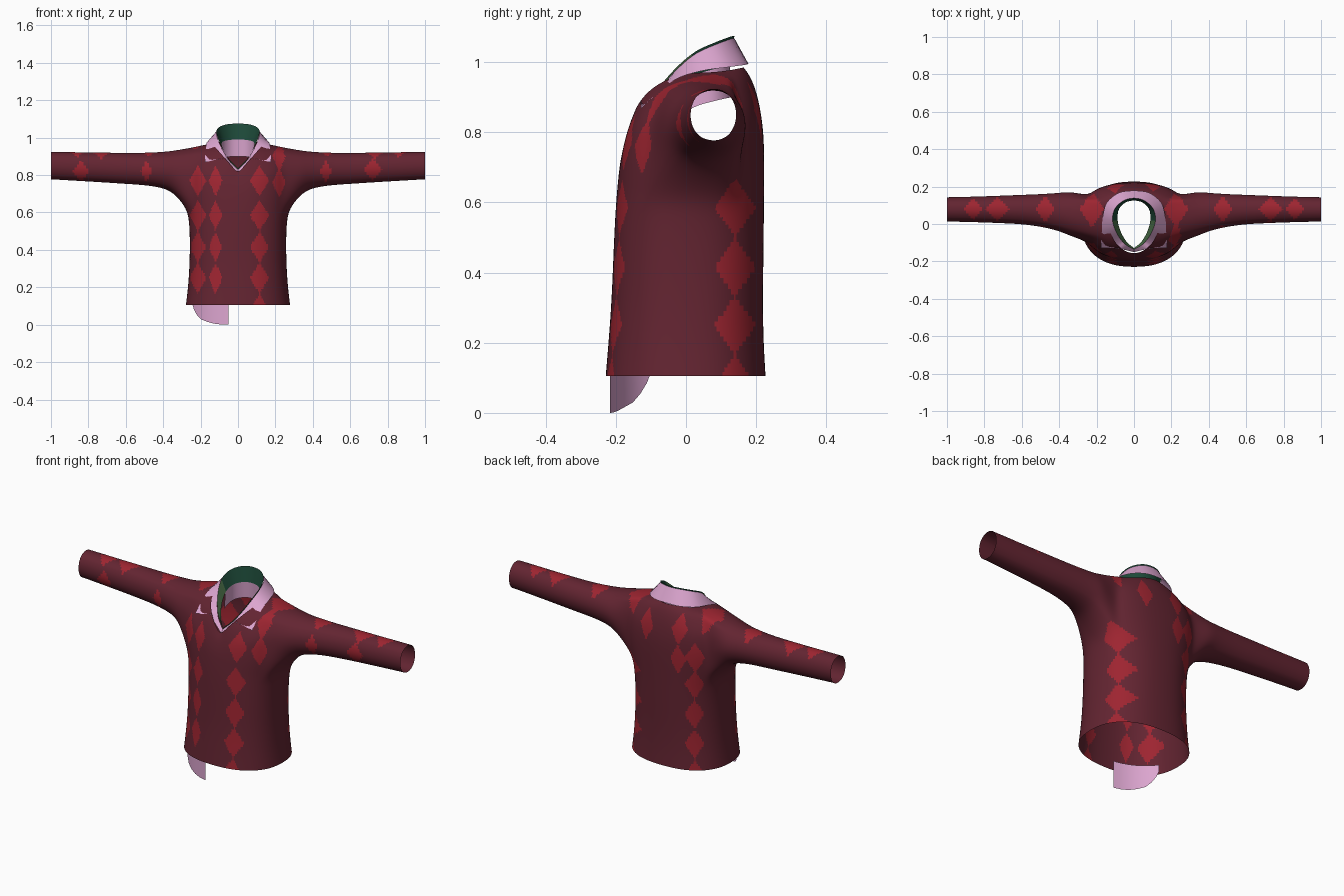
import bpy, bmesh, math
from mathutils import Vector

if "Cube" in bpy.data.objects:
    bpy.data.objects.remove(bpy.data.objects["Cube"])


def material(name, rgb):
    m = bpy.data.materials.new(name)
    m.diffuse_color = (*rgb, 1)
    m.use_nodes = True
    m.node_tree.nodes["Principled BSDF"].inputs["Base Color"].default_value = m.diffuse_color
    return m


MAROON = material("maroon_knit", (0.125, 0.018, 0.031))
RED = material("red_diamond", (0.34, 0.018, 0.03))
PINK = material("pink_shirt", (0.72, 0.38, 0.63))
GREEN = material("green_lining", (0.075, 0.17, 0.07))
DARK = material("dark_green_lining", (0.013, 0.07, 0.042))


def make_object(name, bm, mats):
    mesh = bpy.data.meshes.new(name)
    bmesh.ops.recalc_face_normals(bm, faces=bm.faces)
    bm.to_mesh(mesh)
    bm.free()
    for m in mats:
        mesh.materials.append(m)
    ob = bpy.data.objects.new(name, mesh)
    bpy.context.collection.objects.link(ob)
    bpy.ops.object.select_all(action='DESELECT')
    ob.select_set(True)
    bpy.context.view_layer.objects.active = ob
    return ob


# ---- sweater body: rings of (half width, centre y, front y, back y, side z, front z, back z)
RINGS = [
    (.280, .00, -.230, .228, .105, .105, .105),
    (.268, .00, -.222, .222, .20, .20, .20),
    (.260, .00, -.213, .220, .32, .32, .32),
    (.258, .00, -.208, .222, .45, .45, .45),
    (.262, .01, -.203, .223, .55, .56, .56),
    (.274, .03, -.198, .224, .62, .63, .66),
    (.290, .04, -.193, .224, .70, .68, .74),
    (.292, .05, -.188, .221, .78, .715, .81),
    (.285, .05, -.181, .212, .86, .745, .87),
    (.258, .05, -.174, .200, .92, .770, .92),
    (.210, .05, -.166, .184, .955, .790, .96),
    (.140, .04, -.157, .165, .97, .810, .985),
]
N = 32
bm = bmesh.new()
grid = []
for i, (rx, cy, yf, yb, zs, zf, zb) in enumerate(RINGS):
    p = 0.85 if i < 9 else 1.0
    row = []
    for j in range(N):
        a = 2 * math.pi * j / N
        c, s = math.cos(a), math.sin(a)
        x = rx * math.copysign(abs(c) ** p, c)
        r = abs(s) ** p
        if s < 0:
            y, z = cy + (yf - cy) * r, zs + (zf - zs) * (1 - abs(c))
        else:
            y, z = cy + (yb - cy) * r, zs + (zb - zs) * s * s
        row.append(bm.verts.new((x, y, z)))
    grid.append(row)

# leave an armhole on each side
LOW, HIGH, SPAN = 5, 10, 3
holes = {(i, (k + off) % N) for i in range(LOW, HIGH)
         for k in range(-SPAN, SPAN) for off in (0, N // 2)}
for i in range(len(RINGS) - 1):
    for j in range(N):
        if (i, j) not in holes:
            k = (j + 1) % N
            bm.faces.new((grid[i][j], grid[i][k], grid[i + 1][k], grid[i + 1][j]))

# ---- sleeves: (x, bottom z, top z, front y, back y), bridged to the armholes
SLEEVE = [(.34, .700, .932, -.068, .177), (.40, .730, .925, -.040, .169),
          (.50, .745, .920, -.016, .162), (.60, .751, .920, -.003, .158),
          (.70, .758, .921, .002, .154), (.80, .764, .922, .006, .150),
          (.90, .770, .924, .009, .147), (.985, .775, .925, .011, .145),
          (1.0, .775, .925, .011, .145)]
for side, off in ((1, 0), (-1, N // 2)):
    loop = [grid[LOW][(k + off) % N] for k in range(-SPAN, SPAN + 1)]
    loop += [grid[i][(SPAN + off) % N] for i in range(LOW + 1, HIGH + 1)]
    loop += [grid[HIGH][(k + off) % N] for k in range(SPAN - 1, -SPAN - 1, -1)]
    loop += [grid[i][(off - SPAN) % N] for i in range(HIGH - 1, LOW, -1)]
    ys, zs = [v.co.y for v in loop], [v.co.z for v in loop]
    y0, y1, z0, z1 = min(ys), max(ys), min(zs), max(zs)
    angles = [math.atan2((v.co.z - (z0 + z1) / 2) / (z1 - z0),
                         (v.co.y - (y0 + y1) / 2) / (y1 - y0)) for v in loop]
    for x, zb, zt, yf, yb in SLEEVE:
        ring = [bm.verts.new((side * x, (yf + yb) / 2 + (yb - yf) / 2 * math.cos(a),
                              (zb + zt) / 2 + (zt - zb) / 2 * math.sin(a))) for a in angles]
        for k in range(len(ring)):
            n = (k + 1) % len(ring)
            bm.faces.new((loop[k], loop[n], ring[n], ring[k]))
        loop = ring

sweater = make_object("sweater", bm, [MAROON, RED])
sub = sweater.modifiers.new("smooth_knit", 'SUBSURF')
sub.levels = sub.render_levels = 3
bpy.ops.object.modifier_apply(modifier=sub.name)
bpy.ops.object.shade_smooth()

# ---- diamond pattern: columns (facing angle, sideways position, half width, heights)
LOWER = (.08, .25, .415, .585)
COLUMNS = [(-90, .115, .052, LOWER + (.77,)), (-90, -.12, .036, LOWER[1:] + (.77,)),
           (-90, -.215, .045, LOWER[1:] + (.77,)), (0, .14, .06, LOWER),
           (135, 0, .05, LOWER + (.74,)), (90, .1, .045, (.72, .88)),
           (90, -.1, .045, (.86,)), (-90, .22, .035, (.76, .9)),
           (-90, .47, .032, (.82,)), (-90, .72, .05, (.83,)),
           (-90, -.49, .03, (.82,)), (-90, -.84, .045, (.82,))]
# sleeve-top diamonds: (x, half width, half depth)
TOPS = [(s * x, w, d) for s in (1, -1)
        for x, w, d in ((.225, .065, .1), (.475, .05, .075), (.73, .065, .065), (.86, .05, .06))]


def is_red(c, n):
    for deg, u0, w, heights in COLUMNS:
        a = math.radians(deg)
        if n.x * math.cos(a) + n.y * math.sin(a) < 0.3:
            continue
        u = abs(c.y * math.cos(a) - c.x * math.sin(a) - u0) / w
        h = 0.06 if abs(u0) > .4 else 0.083
        if any(u + abs(c.z - z) / h < 1 for z in heights):
            return True
    return n.z > 0.3 and any(abs(c.x - x) / w + abs(c.y - .08) / d < 1 for x, w, d in TOPS)


outward = sum(p.normal.z for p in sweater.data.polygons if p.center.z > .9 and abs(p.center.x) > .5)
if outward < 0:
    sweater.data.flip_normals()
for poly in sweater.data.polygons:
    poly.material_index = int(is_red(poly.center, poly.normal))


# ---- shirt collar: half outlines from the front point to the back, mirrored
def spline(pts, straight=0, n=4):
    pts = [Vector(p) for p in pts]
    ext = pts + [Vector((-pts[-2].x, pts[-2].y, pts[-2].z))]
    out = []
    for i in range(len(pts) - 1):
        a, b, c, d = ext[max(i - 1, 0)], ext[i], ext[i + 1], ext[i + 2]
        if i == straight:
            a = b
        for k in range(n):
            t = k / n
            if i < straight:
                out.append(b.lerp(c, t))
            else:
                out.append(0.5 * (2 * b + (c - a) * t + (2 * a - 5 * b + 4 * c - d) * t * t
                                  + (3 * b - a - 3 * c + d) * t ** 3))
    return out + [pts[-1]]


def band(name, upper, lower, mats, rule=None):
    bm = bmesh.new()
    rows = []
    for line in (upper, lower):
        full = line + [Vector((-p.x, p.y, p.z)) for p in reversed(line[:-1])]
        rows.append([bm.verts.new(p) for p in full])
    for k in range(len(rows[0]) - 1):
        f = bm.faces.new((rows[0][k], rows[0][k + 1], rows[1][k + 1], rows[1][k]))
        if rule:
            f.material_index = rule(f.calc_center_median())
    ob = make_object(name, bm, mats)
    bpy.ops.object.shade_smooth_by_angle(angle=math.radians(40))
    return ob


fold = spline([(0, -.135, .83), (.045, -.11, .875), (.08, -.07, .93), (.105, -.02, .985),
               (.115, .03, 1.025), (.1, .085, 1.05), (.055, .125, 1.065), (0, .138, 1.068)])
outer = spline([(0, -.15, .812), (.085, -.13, .89), (.178, -.128, .868), (.172, -.04, .945),
                (.167, .04, .974), (.145, .115, .985), (.08, .167, .992), (0, .178, .995)], 2)
inner = spline([(0, -.128, .822), (.035, -.1, .86), (.062, -.06, .905), (.08, -.015, .94),
                (.088, .03, .965), (.08, .08, .98), (.045, .115, .988), (0, .125, .99)])
lip = [p + Vector((0, 0, .007)) for p in fold]
band("collar", fold, outer, [PINK])
band("collar_lining", lip, inner, [GREEN, DARK], lambda c: int(c.y > 0.02))
# shirt back below the lining
back = [p for p in inner if p.y > 0]
band("shirt_neck", back, [Vector((p.x * 1.05, p.y * 1.05, p.z - .09)) for p in back], [PINK])

# ---- loose shirt tail hanging below the hem
bm = bmesh.new()
EDGE = [(-.05, 0), (-.09, .001), (-.13, .006), (-.165, .016), (-.2, .03), (-.222, .055),
        (-.237, .085), (-.245, .115)]
prev = None
for x, z in EDGE:
    y = -.22 * math.sqrt(1 - (x / .275) ** 2)
    pair = (bm.verts.new((x, y, z)), bm.verts.new((x, y, .15)))
    if prev:
        bm.faces.new((prev[0], pair[0], pair[1], prev[1]))
    prev = pair
make_object("shirt_tail", bm, [PINK])
bpy.ops.object.shade_smooth_by_angle(angle=math.radians(40))
